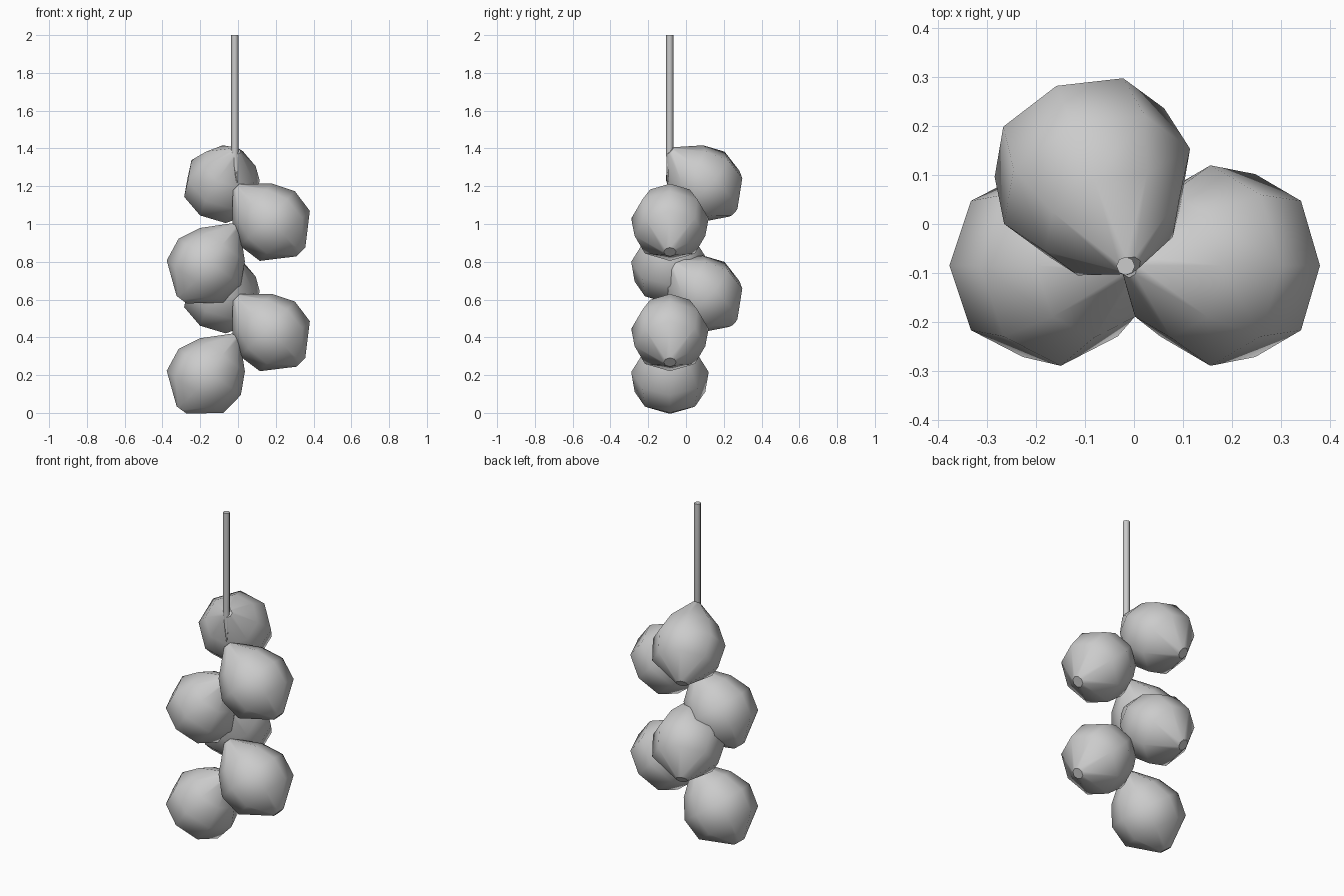
import bpy
import bmesh
from math import radians, sin, cos, pi
from mathutils import Vector

if "Cube" in bpy.data.objects:
    bpy.data.objects.remove(bpy.data.objects["Cube"], do_unlink=True)

grey = bpy.data.materials.new("light_grey")
grey.use_nodes = True
grey.diffuse_color = (0.6, 0.6, 0.6, 1)
grey.node_tree.nodes["Principled BSDF"].inputs["Base Color"].default_value = (0.6, 0.6, 0.6, 1)


def loft(name, rings, sides, side_axis, up_axis):
    """Skin a row of (centre, radius) rings, with flat crisp end caps."""
    bm = bmesh.new()
    loops = []
    for centre, radius in rings:
        angles = [2 * pi * i / sides for i in range(sides)]
        loops.append([bm.verts.new(centre + radius * (side_axis * sin(a) + up_axis * cos(a)))
                      for a in angles])
    for low, high in zip(loops, loops[1:]):
        for i in range(sides):
            j = (i + 1) % sides
            bm.faces.new((low[i], low[j], high[j], high[i])).smooth = True
    for loop in (loops[0], loops[-1]):
        cap = bm.faces.new(loop)
        for edge in cap.edges:
            edge.smooth = False
    bmesh.ops.recalc_face_normals(bm, faces=bm.faces)
    mesh = bpy.data.meshes.new(name)
    bm.to_mesh(mesh)
    bm.free()
    mesh.materials.append(grey)
    obj = bpy.data.objects.new(name, mesh)
    bpy.context.collection.objects.link(obj)
    return obj


# Bulb profile: distance from the tip, radius
PROFILE = [(0, 0.025), (0.122, 0.148), (0.235, 0.205), (0.365, 0.187), (0.485, 0.033)]


def bulb(name, height, azimuth, droop):
    az, dr = radians(azimuth), radians(droop)
    out = Vector((cos(az), sin(az), 0))
    axis = out * cos(dr) - Vector((0, 0, sin(dr)))
    up = out * sin(dr) + Vector((0, 0, cos(dr)))
    tip = Vector((-0.01, -0.085, height))
    rings = [(tip + axis * along, radius) for along, radius in PROFILE]
    loft(name, rings, 8, axis.cross(up), up)


# Two tiers of three bulbs hanging around the stem
for tier, drop in (("upper", 0), ("lower", 0.584)):
    bulb(tier + "_back_bulb", 1.388 - drop, 112, 42)
    bulb(tier + "_left_bulb", 1.195 - drop, 0, 45)
    bulb(tier + "_right_bulb", 0.989 - drop, 180, 53.5)

# Straight stem narrowing to a point among the bulbs
stem_rings = [(Vector((-0.017, -0.086, 2)), 0.019),
              (Vector((-0.017, -0.086, 1.38)), 0.019),
              (Vector((-0.006, -0.1, 1.22)), 0.002)]
loft("stem", stem_rings, 8, Vector((1, 0, 0)), Vector((0, 1, 0)))
